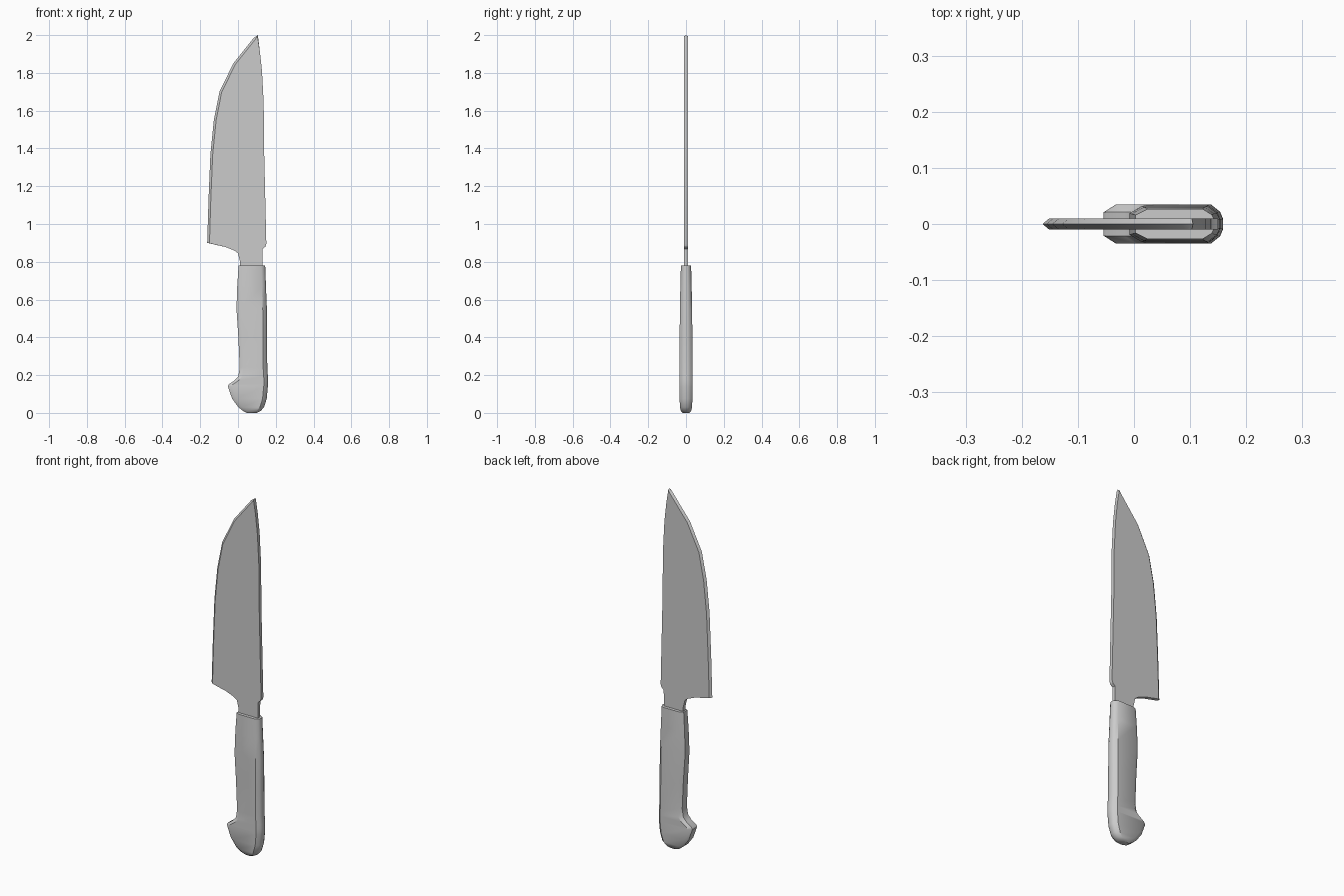
import bpy, bmesh


def finish(bm, name, angle=0.6):
    bmesh.ops.recalc_face_normals(bm, faces=bm.faces[:])
    mesh = bpy.data.meshes.new(name)
    bm.to_mesh(mesh)
    bm.free()
    obj = bpy.data.objects.new(name, mesh)
    bpy.context.collection.objects.link(obj)
    bpy.ops.object.select_all(action='DESELECT')
    obj.select_set(True)
    bpy.context.view_layer.objects.active = obj
    bpy.ops.object.shade_smooth_by_angle(angle=angle)
    return obj


def loft(rings, name, angle=0.6):
    bm = bmesh.new()
    loops = [[bm.verts.new(p) for p in ring] for ring in rings]
    n = len(loops[0])
    for a, b in zip(loops, loops[1:]):
        for i in range(n):
            j = (i + 1) % n
            bm.faces.new((a[i], a[j], b[j], b[i]))
    bm.faces.new(loops[0])
    bm.faces.new(loops[-1])
    return finish(bm, name, angle)


# Blade: ground cutting edge (heel to tip), then spine and neck
edge = [(-0.163, 0.90), (-0.156, 1.13), (-0.146, 1.37), (-0.128, 1.55),
        (-0.098, 1.70), (-0.025, 1.85), (0.083, 1.985), (0.105, 2.0)]
spine = [(0.115, 1.92), (0.127, 1.81), (0.136, 1.64), (0.138, 1.40),
         (0.150, 0.895), (0.145, 0.88), (0.131, 0.868), (0.130, 0.76),
         (0.012, 0.76), (0.011, 0.80), (0.0, 0.845), (-0.020, 0.86),
         (-0.065, 0.878)]
inset = [(0.012, -0.002)] * 4 + [(0.011, -0.004), (0.010, -0.006),
                                 (0.008, -0.008), (-0.002, -0.006)]
face = [(x + dx, z + dz) for (x, z), (dx, dz) in zip(edge, inset)]
half = 0.01
loft([[(x, -half, z) for x, z in face + spine],
      [(x, 0, z) for x, z in edge + spine],
      [(x, half, z) for x, z in face + spine]], "blade", 0.35)

# Handle: octagonal sections as (height, left, right, half thickness)
sections = [(0.0, 0.045, 0.100, 0.018), (0.010, 0.027, 0.120, 0.027),
            (0.030, 0.002, 0.138, 0.032), (0.075, -0.031, 0.152, 0.034),
            (0.140, -0.054, 0.158, 0.035), (0.150, -0.050, 0.159, 0.035),
            (0.172, -0.018, 0.159, 0.035), (0.195, 0.002, 0.158, 0.035),
            (0.240, 0.009, 0.155, 0.035), (0.400, 0.002, 0.154, 0.034),
            (0.550, -0.008, 0.153, 0.032), (0.670, -0.004, 0.148, 0.030),
            (0.780, 0.003, 0.144, 0.027)]


def section(z, l, r, h):
    c = min(0.022, (r - l) * 0.3)
    right = [(r - c, -h), (r - c * 0.25, -h * 0.62), (r, -h * 0.25),
             (r, h * 0.25), (r - c * 0.25, h * 0.62), (r - c, h)]
    left = [(l + c, h), (l, h * 0.6), (l, -h * 0.6), (l + c, -h)]
    return [(x, y, z) for x, y in right + left]


loft([section(*s) for s in sections], "handle")
